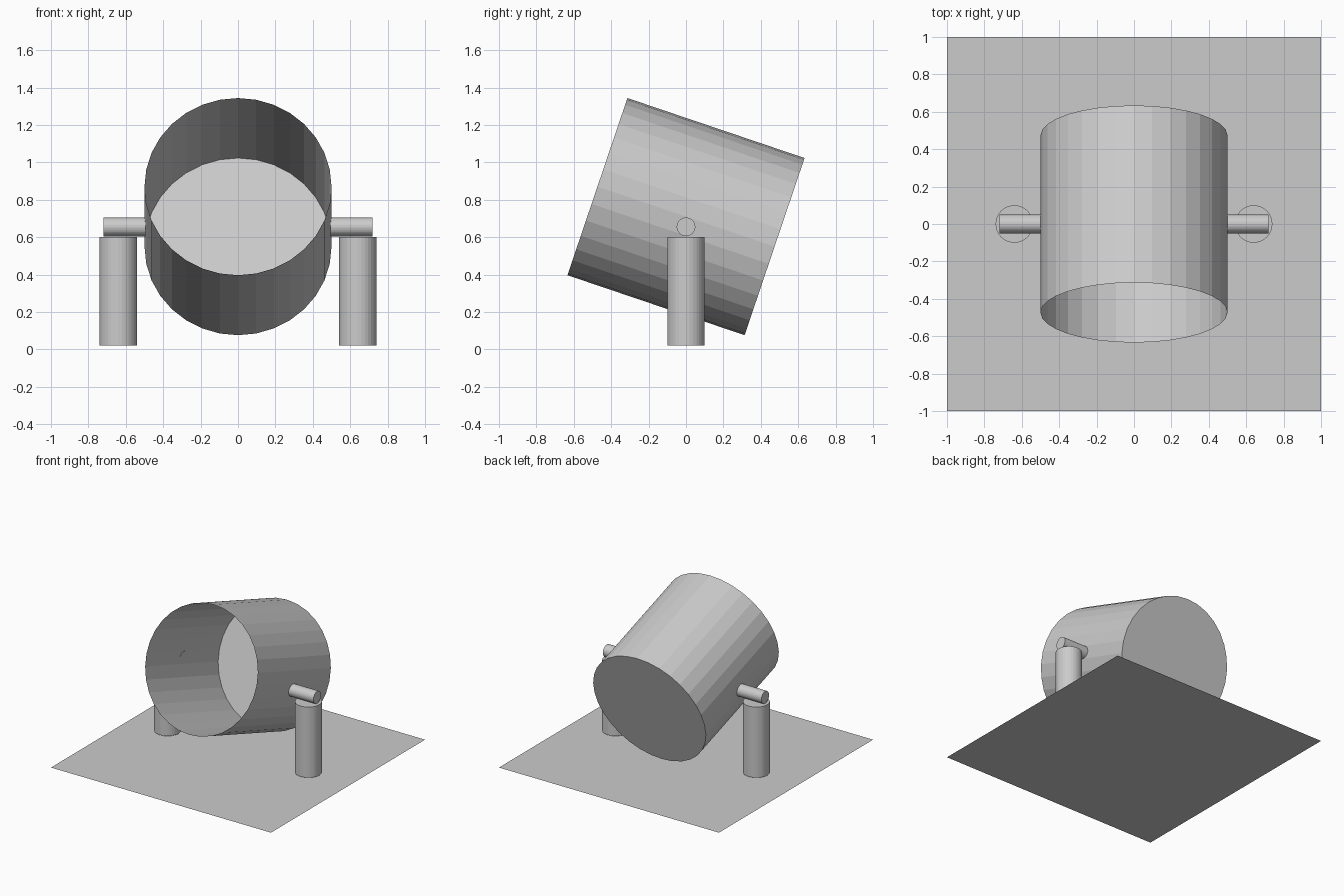
import bpy
import bmesh
import math
from mathutils import Matrix

cube = bpy.data.objects.get("Cube")
if cube:
    bpy.data.objects.remove(cube, do_unlink=True)

SIDES = 32
BARREL_TILT = math.radians(71.3)

grey = bpy.data.materials.new("plain_grey")
grey.use_nodes = True
grey.diffuse_color = (0.6, 0.6, 0.6, 1)
grey.node_tree.nodes["Principled BSDF"].inputs["Base Color"].default_value = (0.6, 0.6, 0.6, 1)


def add_object(name, bm, location, rotation=(0, 0, 0)):
    mesh = bpy.data.meshes.new(name)
    bm.to_mesh(mesh)
    bm.free()
    mesh.materials.append(grey)
    obj = bpy.data.objects.new(name, mesh)
    obj.location = location
    obj.rotation_euler = rotation
    bpy.context.collection.objects.link(obj)
    return obj


def cylinder(name, radius, length, location, rotation=(0, 0, 0), open_top=False):
    bm = bmesh.new()
    bmesh.ops.create_cone(bm, cap_ends=True, segments=SIDES, radius1=radius,
                          radius2=radius, depth=length)
    if open_top:
        bm.normal_update()
        lids = [f for f in bm.faces if f.normal.z > 0.9]
        bmesh.ops.delete(bm, geom=lids, context='FACES_ONLY')
    return add_object(name, bm, location, rotation)


# Flat ground sheet
bm = bmesh.new()
bmesh.ops.create_grid(bm, x_segments=1, y_segments=1, size=1)
add_object("base_sheet", bm, (0, 0, 0))

# Thin-walled drum, mouth open to the front and tipped upward
cylinder("drum", 0.5, 1.0, (0, 0, 0.71), (BARREL_TILT, 0, 0), open_top=True)

# Support posts and the pivot pins resting over them
for side, sign in (("left", 1), ("right", -1)):
    cylinder(side + "_post", 0.1, 0.58, (sign * 0.64, 0, 0.31))
    cylinder(side + "_pivot_pin", 0.05, 0.225, (sign * 0.6075, 0, 0.655),
             (0, math.pi / 2, 0))
